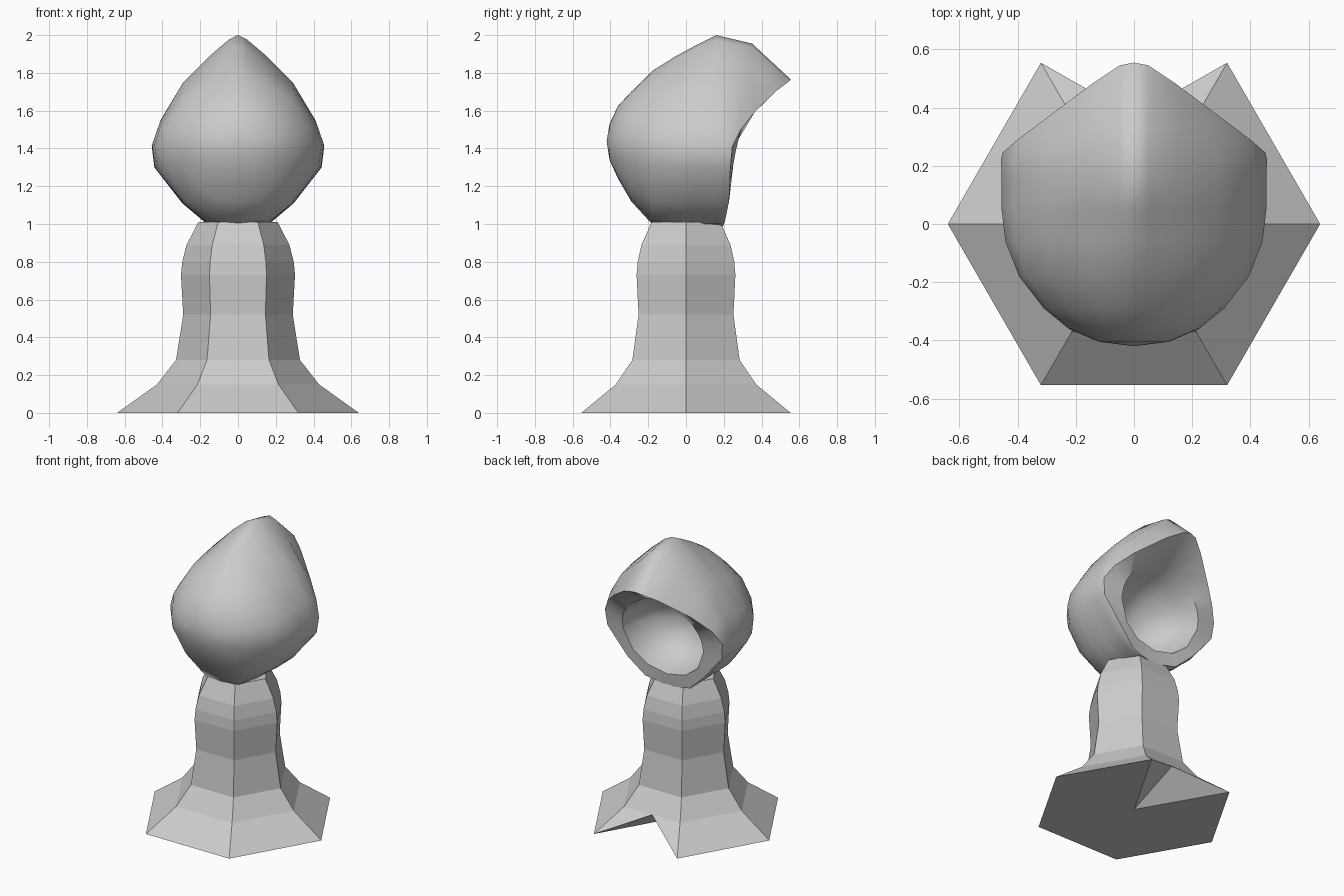
import bpy, bmesh, math

if "Cube" in bpy.data.objects:
    bpy.data.objects.remove(bpy.data.objects["Cube"])


def finish(name, bm):
    bmesh.ops.recalc_face_normals(bm, faces=bm.faces[:])
    mesh = bpy.data.meshes.new(name)
    bm.to_mesh(mesh)
    bm.free()
    ob = bpy.data.objects.new(name, mesh)
    bpy.context.collection.objects.link(ob)
    return ob


def bridge(bm, a, b):
    n = len(a)
    for i in range(n):
        bm.faces.new((a[i], a[(i + 1) % n], b[(i + 1) % n], b[i]))


def fan(bm, ring, co):
    tip = bm.verts.new(co)
    for i in range(len(ring)):
        bm.faces.new((ring[i], ring[(i + 1) % len(ring)], tip))


# Pedestal: flat hexagonal column with a notch under the +y side
bm = bmesh.new()
profile = [(0.64, 0), (0.43, 0.15), (0.328, 0.28), (0.29, 0.52),
           (0.302, 0.73), (0.295, 0.8), (0.272, 0.89), (0.21, 1.01)]
rings = [[bm.verts.new((r * math.cos(k * math.pi / 3), r * math.sin(k * math.pi / 3), z))
          for k in range(6)] for r, z in profile]
for lo, hi in zip(rings[1:], rings[2:]):
    bridge(bm, lo, hi)
bm.faces.new(rings[-1])
base, second = rings[0], rings[1]
for k in (0, 2, 3, 4, 5):
    j = (k + 1) % 6
    bm.faces.new((base[k], base[j], second[j], second[k]))
notch = bm.verts.new((0, 0.372, 0.15))
centre = bm.verts.new((0, 0, 0))
for k in (1, 2):
    bm.faces.new((base[k], second[k], notch))
    bm.faces.new((base[k], notch, centre))
bm.faces.new([base[k] for k in (2, 3, 4, 5, 0, 1)] + [centre])
finish("pedestal", bm)

# Hood: half outlines run from top to bottom and are mirrored into loops
outline = [(0, 2.0), (0.05, 1.975), (0.15, 1.89), (0.29, 1.75), (0.41, 1.55),
           (0.455, 1.42), (0.44, 1.3), (0.29, 1.11), (0.16, 1.0), (0, 0.99)]
brow = [(0, 0.35, 1.955), (0.05, 0.35, 1.935), (0.16, 0.33, 1.83), (0.30, 0.28, 1.71),
        (0.41, 0.24, 1.545), (0.457, 0.22, 1.415), (0.443, 0.2, 1.3), (0.295, 0.19, 1.11),
        (0.165, 0.18, 1.0), (0, 0.175, 0.985)]
rim = [(0, 0.555, 1.765), (0.05, 0.545, 1.755), (0.14, 0.485, 1.71), (0.30, 0.365, 1.595),
       (0.40, 0.29, 1.5), (0.452, 0.245, 1.41), (0.44, 0.235, 1.3), (0.29, 0.228, 1.12),
       (0.17, 0.205, 1.01), (0, 0.19, 0.975)]

bm = bmesh.new()


def loop(half):
    full = half + [(-x, y, z) for x, y, z in half[-2:0:-1]]
    return [bm.verts.new(p) for p in full]


def section(y, width, top, bottom, roundness):
    mid = 1.42
    pts = []
    for x, z in outline:
        u = x / 0.455
        v = (z - mid) / (0.58 if z > mid else 0.43)
        d = math.hypot(u, v)
        u += (u / d - u) * roundness
        v += (v / d - v) * roundness
        pts.append((u * width, y, mid + v * (top - mid if v > 0 else mid - bottom)))
    return pts


loops = [loop(section(*s)) for s in (
    (-0.405, 0.12, 1.53, 1.34, 1), (-0.36, 0.225, 1.625, 1.24, 1),
    (-0.29, 0.31, 1.70, 1.12, 0.9), (-0.18, 0.395, 1.81, 1.0, 0.6),
    (-0.06, 0.442, 1.885, 0.99, 0.3), (0.05, 0.455, 1.945, 0.99, 0.1),
    (0.16, 0.455, 2.0, 0.99, 0))]
loops += [loop(brow), loop(rim)]

# Face opening and its rounded cavity
angles = [math.atan2(x, z - 1.34) for x, y, z in rim]
for depth in (0, 22, 45, 68):
    s, d = math.cos(math.radians(depth)), math.sin(math.radians(depth))
    loops.append(loop([(0.31 * s * math.sin(a), 0.255 + 0.05 * s * math.cos(a) - 0.34 * d,
                        1.34 + 0.275 * s * math.cos(a)) for a in angles]))
for a, b in zip(loops, loops[1:]):
    bridge(bm, a, b)
fan(bm, loops[0], (0, -0.42, 1.44))
fan(bm, loops[-1], (0, -0.085, 1.34))
hood = finish("hood", bm)
bpy.context.view_layer.objects.active = hood
hood.select_set(True)
bpy.ops.object.shade_smooth_by_angle(angle=math.radians(45))
